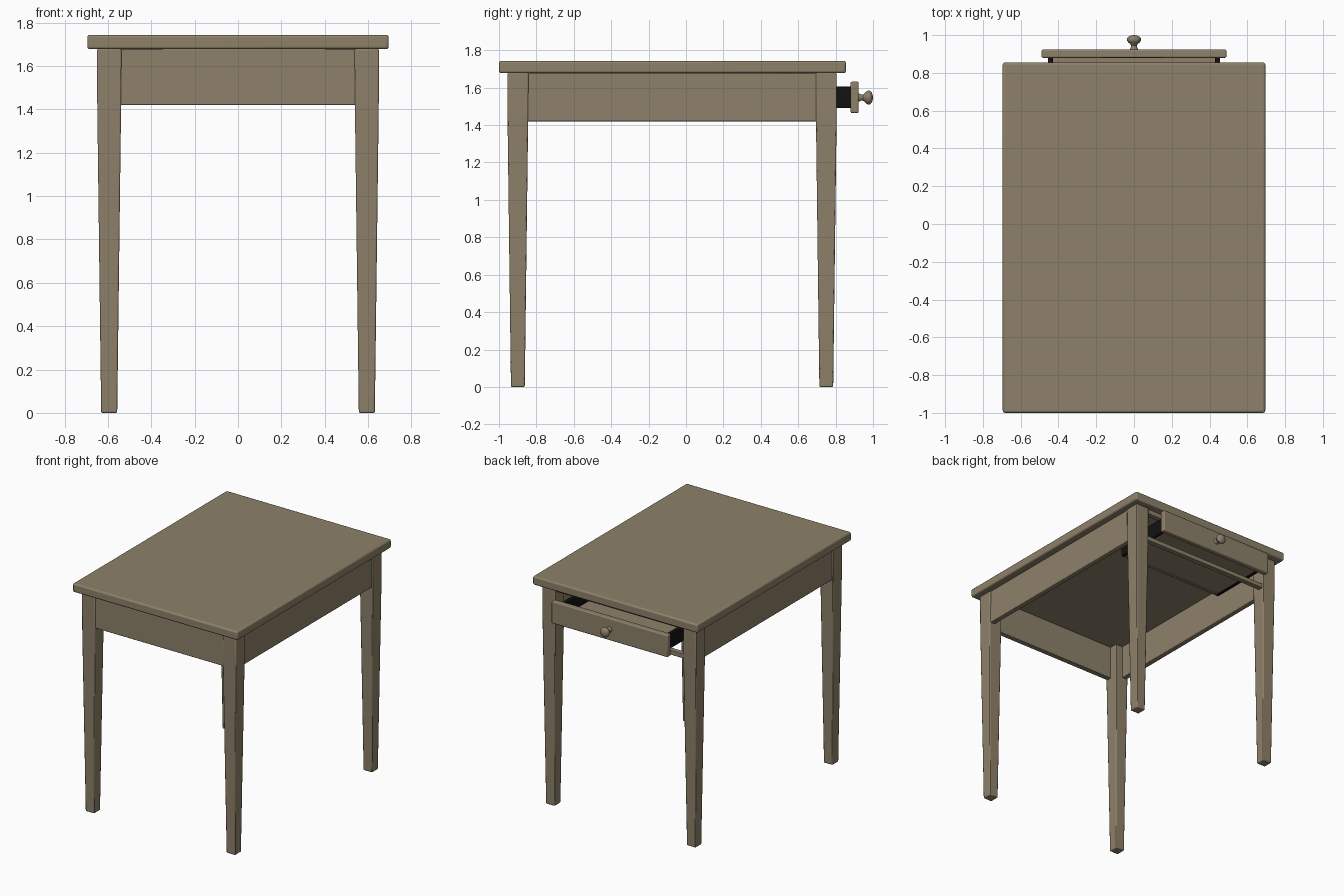
import bpy, bmesh, math

if "Cube" in bpy.data.objects:
    bpy.data.objects.remove(bpy.data.objects["Cube"])


def material(name, colour):
    mat = bpy.data.materials.new(name)
    mat.diffuse_color = (*colour, 1)
    mat.use_nodes = True
    mat.node_tree.nodes["Principled BSDF"].inputs["Base Color"].default_value = mat.diffuse_color
    return mat


wood = material("brown_wood", (0.270, 0.219, 0.143))
black = material("black_drawer_side", (0.006, 0.006, 0.006))


def finish(bm, name, bevel=0.0, segments=2, mat=wood):
    bmesh.ops.recalc_face_normals(bm, faces=bm.faces)
    me = bpy.data.meshes.new(name)
    bm.to_mesh(me)
    bm.free()
    me.materials.append(mat)
    ob = bpy.data.objects.new(name, me)
    bpy.context.collection.objects.link(ob)
    if bevel:
        mod = ob.modifiers.new("soft_edges", 'BEVEL')
        mod.width = bevel
        mod.segments = segments
        mod.limit_method = 'ANGLE'
    bpy.ops.object.select_all(action='DESELECT')
    ob.select_set(True)
    bpy.context.view_layer.objects.active = ob
    bpy.ops.object.shade_smooth_by_angle(angle=math.radians(35))
    return ob


def box(name, x, y, z, bevel=0.004, segments=2, mat=wood):
    """Box from (min, max) ranges on each axis."""
    bm = bmesh.new()
    bmesh.ops.create_cube(bm, size=1)
    for v in bm.verts:
        v.co = [r[0] + (c + 0.5) * (r[1] - r[0]) for c, r in zip(v.co, (x, y, z))]
    return finish(bm, name, bevel, segments, mat)


def leg(name, cx, cy):
    """Square post, straight beside the apron and tapered below it."""
    bm = bmesh.new()
    rings = []
    for z, h in ((0, 0.037), (1.42, 0.055), (1.678, 0.056)):
        rings.append([bm.verts.new((cx + sx * h, cy + sy * h, z))
                      for sx, sy in ((-1, -1), (1, -1), (1, 1), (-1, 1))])
    for a, b in zip(rings, rings[1:]):
        for i in range(4):
            j = (i + 1) % 4
            bm.faces.new((a[i], a[j], b[j], b[i]))
    bm.faces.new(rings[0])
    bm.faces.new(rings[-1])
    return finish(bm, name, 0.006)


def knob(name, y0, z0, profile, sides=32):
    """Turned knob: (distance out, radius) profile spun around the y axis."""
    bm = bmesh.new()
    vs = [bm.verts.new((r, y0 + d, z0)) for d, r in profile]
    es = [bm.edges.new(p) for p in zip(vs, vs[1:])]
    bmesh.ops.spin(bm, geom=vs + es, cent=(0, y0, z0), axis=(0, 1, 0),
                   angle=2 * math.pi, steps=sides, use_duplicate=False)
    bmesh.ops.remove_doubles(bm, verts=bm.verts, dist=0.0002)
    return finish(bm, name)


# Table top
box("table_top", (-0.695, 0.695), (-1.0, 0.855), (1.677, 1.743), 0.012, 3)

# Legs and side aprons
for side, s in (("left", -1), ("right", 1)):
    leg(f"front_leg_{side}", s * 0.594, -0.899)
    leg(f"back_leg_{side}", s * 0.594, 0.750)
    box(f"side_apron_{side}", sorted((s * 0.60, s * 0.64)), (-0.85, 0.70), (1.42, 1.679))

# Front apron and the two rails around the drawer
box("front_apron", (-0.545, 0.545), (-0.945, -0.905), (1.42, 1.679))
box("lower_drawer_rail", (-0.545, 0.545), (0.755, 0.795), (1.42, 1.455))
box("upper_drawer_rail", (-0.545, 0.545), (0.755, 0.795), (1.642, 1.679))

# Open drawer with black sides
box("drawer_front", (-0.49, 0.49), (0.88, 0.923), (1.464, 1.632), 0.008, 3)
for side, s in (("left", -1), ("right", 1)):
    box(f"drawer_side_{side}", sorted((s * 0.43, s * 0.455)), (0.40, 0.885),
        (1.49, 1.605), mat=black)
box("drawer_back", (-0.432, 0.432), (0.40, 0.425), (1.49, 1.605))
box("drawer_bottom", (-0.435, 0.435), (0.42, 0.885), (1.495, 1.51), 0)

# Knob
knob("drawer_knob", 0.92, 1.547, [
    (0, 0), (0, 0.021), (0.008, 0.021), (0.014, 0.017), (0.026, 0.016),
    (0.034, 0.021), (0.042, 0.031), (0.050, 0.036), (0.058, 0.0375),
    (0.066, 0.035), (0.073, 0.027), (0.078, 0.014), (0.08, 0)])
